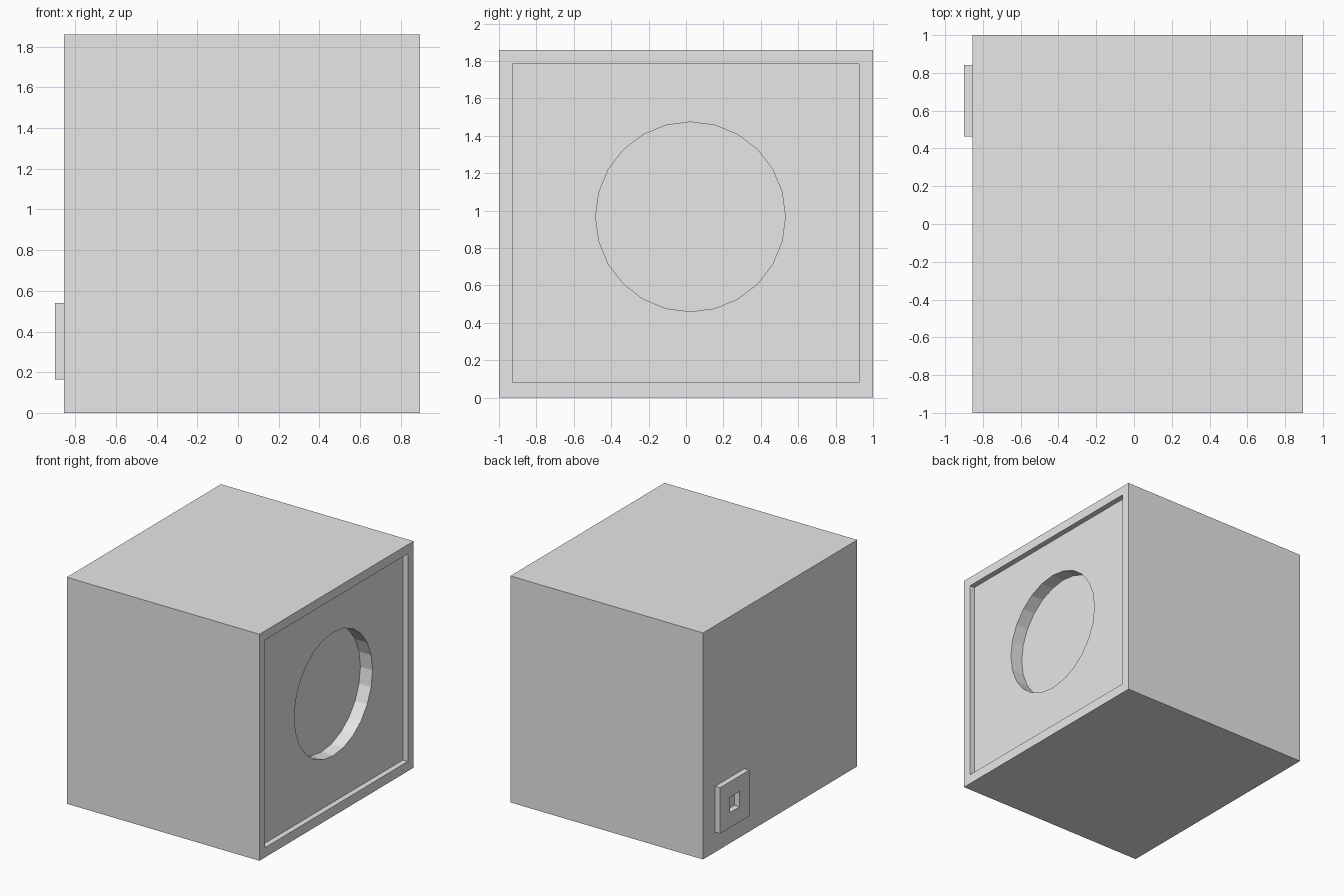
import bpy
from math import radians

cube = bpy.data.objects.get("Cube")
if cube:
    bpy.data.objects.remove(cube, do_unlink=True)

# Single plain grey for everything
grey = bpy.data.materials.new("plain_grey")
grey.use_nodes = True
grey.diffuse_color = (0.8, 0.8, 0.8, 1)
grey.node_tree.nodes["Principled BSDF"].inputs["Base Color"].default_value = (0.8, 0.8, 0.8, 1)


def box(name, x, y, z):
    """Box given by its (min, max) range on each axis."""
    ranges = (x, y, z)
    bpy.ops.mesh.primitive_cube_add(size=1, location=[(a + b) / 2 for a, b in ranges])
    ob = bpy.context.object
    ob.name = name
    ob.scale = [b - a for a, b in ranges]
    bpy.ops.object.transform_apply(location=False, rotation=False, scale=True)
    ob.data.materials.append(grey)
    return ob


def cut(target, cutter):
    """Subtract the cutter from the target, then discard the cutter."""
    cutter.hide_render = True
    mod = target.modifiers.new("cut", 'BOOLEAN')
    mod.operation = 'DIFFERENCE'
    mod.solver = 'EXACT'
    mod.object = cutter
    bpy.context.view_layer.objects.active = target
    bpy.ops.object.modifier_apply(modifier=mod.name)
    bpy.data.objects.remove(cutter, do_unlink=True)


left, right = -0.855, 0.895
panel_x = right - 0.045       # face of the recessed panel
floor_x = panel_x - 0.11      # bottom of the round opening

# Cabinet with a shallow rectangular recess on its right side
cabinet = box("cabinet", (left, right), (-1, 1), (0, 1.86))
cut(cabinet, box("recess_cutter", (panel_x, right + 0.1), (-0.928, 0.925), (0.08, 1.785)))

# Round opening in the recessed panel
depth = right + 0.1 - floor_x
bpy.ops.mesh.primitive_cylinder_add(
    vertices=24, radius=0.507, depth=depth,
    location=(floor_x + depth / 2, 0.024, 0.967), rotation=(0, radians(90), 0))
opening = bpy.context.object
opening.data.materials.append(grey)
cut(cabinet, opening)

# Small connector plate with a square socket on the opposite side
plate = box("connector_plate", (-0.9, left), (0.463, 0.842), (0.163, 0.541))
cut(plate, box("socket_cutter", (-1, left + 0.1), (0.59, 0.715), (0.289, 0.414)))
